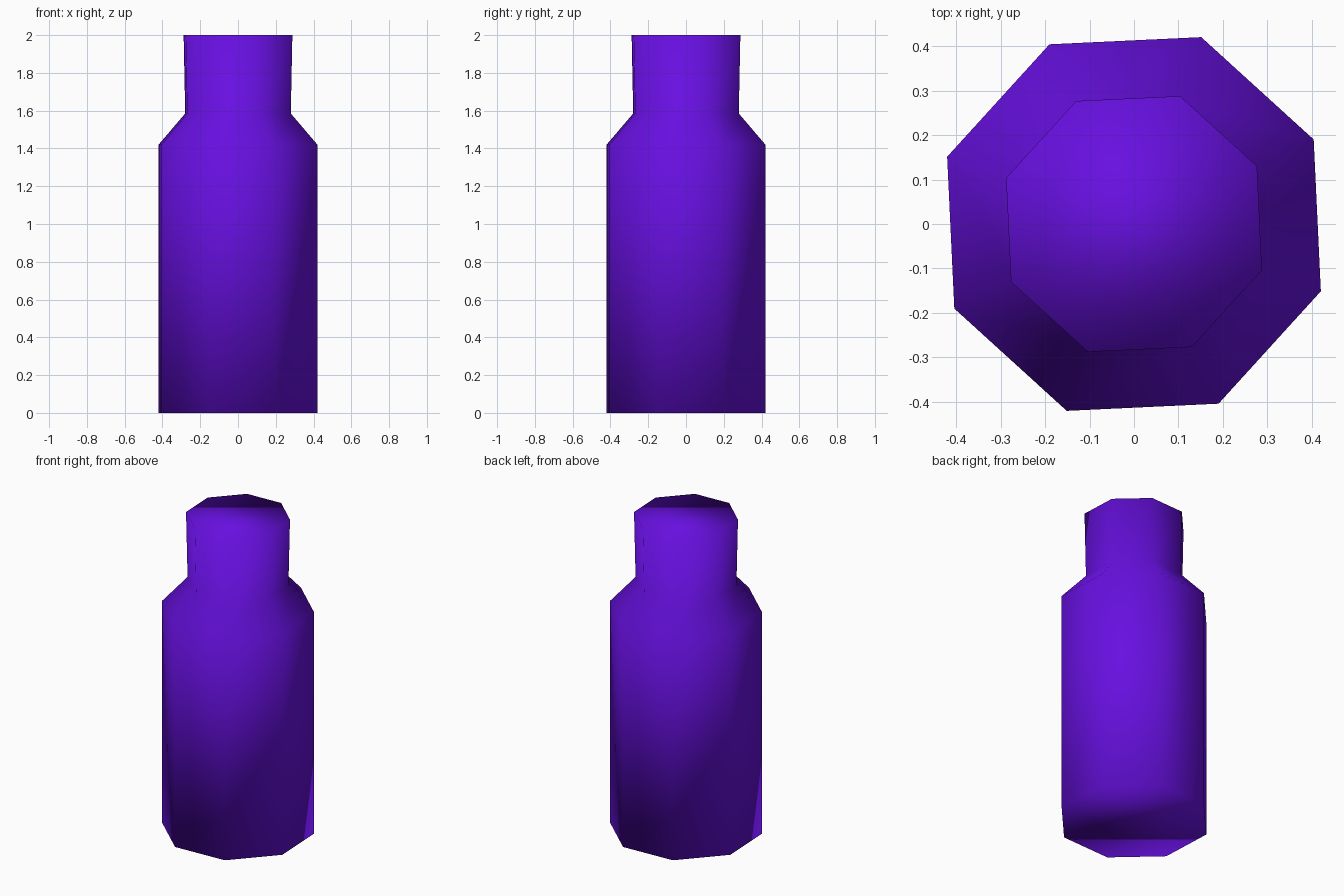
import bpy, bmesh
from math import cos, sin, radians

cube = bpy.data.objects.get("Cube")
if cube:
    bpy.data.objects.remove(cube, do_unlink=True)

SIDES = 8
TURN = radians(25.2)

# Single violet finish
violet = bpy.data.materials.new("violet")
violet.use_nodes = True
colour = (0.135, 0.005, 0.74, 1)
violet.diffuse_color = colour
violet.node_tree.nodes["Principled BSDF"].inputs["Base Color"].default_value = colour

# Bottle outline: (radius, height) from base to rim
profile = [(0.447, 0), (0.447, 1.42), (0.297, 1.585), (0.306, 2)]

bm = bmesh.new()
rings = []
for radius, height in profile:
    angles = [TURN + radians(360 / SIDES) * i for i in range(SIDES)]
    rings.append([bm.verts.new((radius * cos(a), radius * sin(a), height)) for a in angles])

# Walls, shoulder and neck
for low, high in zip(rings, rings[1:]):
    for i in range(SIDES):
        j = (i + 1) % SIDES
        bm.faces.new((low[i], low[j], high[j], high[i]))

# Flat base and top
bm.faces.new(rings[0][::-1])
bm.faces.new(rings[-1])

for face in bm.faces:
    face.smooth = True

mesh = bpy.data.meshes.new("bottle")
bm.to_mesh(mesh)
bm.free()
mesh.materials.append(violet)
bottle = bpy.data.objects.new("bottle", mesh)
bpy.context.collection.objects.link(bottle)
